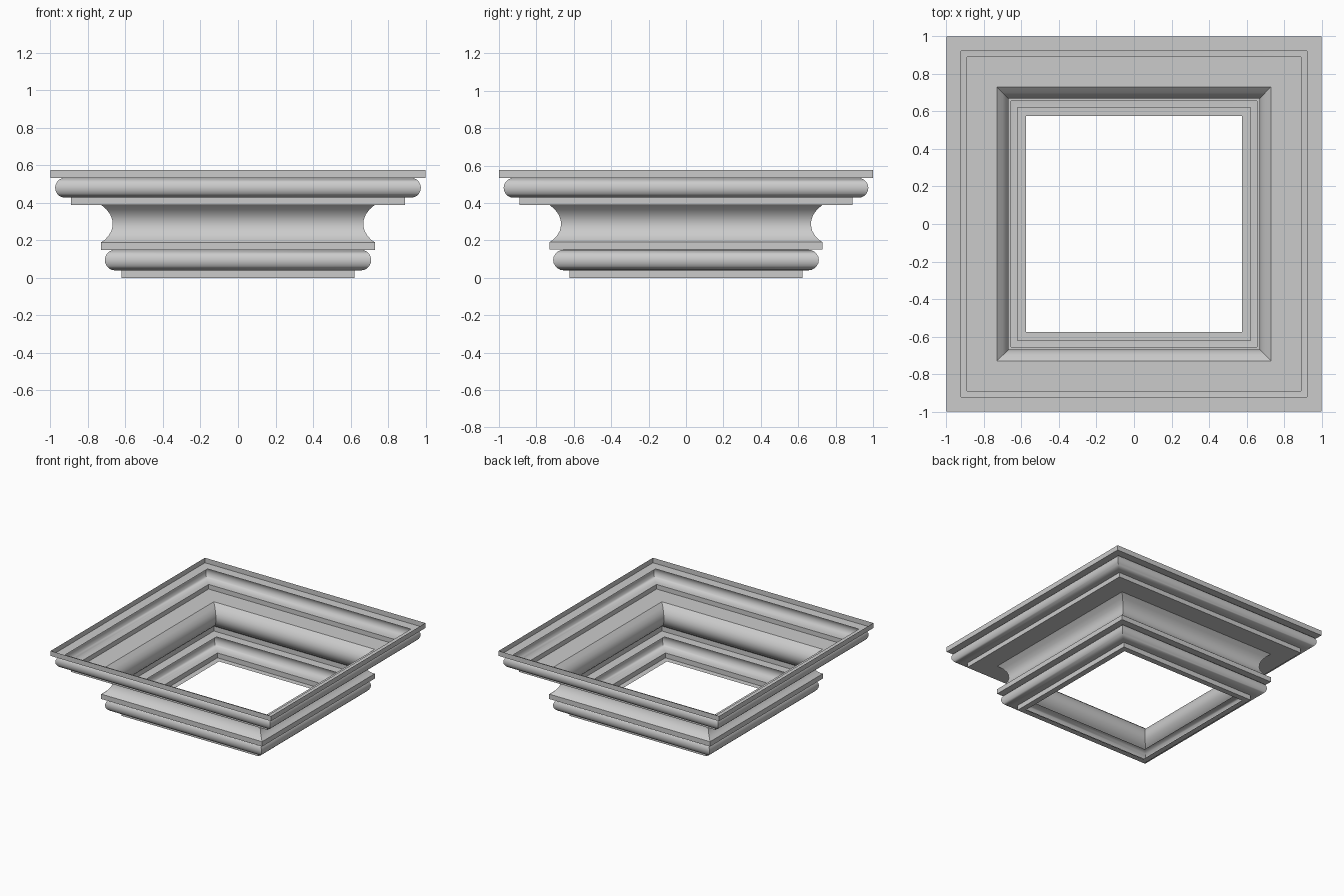
import bpy, bmesh, math

if "Cube" in bpy.data.objects:
    bpy.data.objects.remove(bpy.data.objects["Cube"])


def roll(center, z, radius, steps=10):
    """Half-round moulding, listed from top to bottom."""
    return [(center + radius * math.sin(math.pi * i / steps),
             z + radius * math.cos(math.pi * i / steps)) for i in range(steps + 1)]


# Moulding profile as (half width, height), top to bottom
profile = [(1.0, 0.575), (1.0, 0.534)]                     # top fillet
profile += roll(0.922, 0.481, 0.053)                       # upper roll
profile += [(0.89, 0.428), (0.89, 0.39)]                   # middle fillet
profile += [(0.73, 0.39), (0.70, 0.364), (0.68, 0.336),    # hollow cove
            (0.67, 0.308), (0.668, 0.28), (0.675, 0.25),
            (0.69, 0.225), (0.708, 0.205), (0.73, 0.19), (0.73, 0.15)]
profile += roll(0.655, 0.095, 0.055)                       # lower roll
profile += [(0.622, 0.04), (0.622, 0.0), (0.576, 0.0)]     # base fillet and lip

# Sweep the profile round a square with mitred corners
bm = bmesh.new()
corners = [(-1, -1), (1, -1), (1, 1), (-1, 1)]
rings = [[bm.verts.new((cx * r, cy * r, z)) for cx, cy in corners] for r, z in profile]
for upper, lower in zip(rings, rings[1:]):
    for i in range(4):
        j = (i + 1) % 4
        bm.faces.new((lower[i], lower[j], upper[j], upper[i]))

mesh = bpy.data.meshes.new("square_moulding")
bm.to_mesh(mesh)
bm.free()
moulding = bpy.data.objects.new("square_moulding", mesh)
bpy.context.collection.objects.link(moulding)

# Smooth the curves, keep steps and mitres sharp
bpy.context.view_layer.objects.active = moulding
moulding.select_set(True)
bpy.ops.object.shade_smooth_by_angle(angle=math.radians(40))
